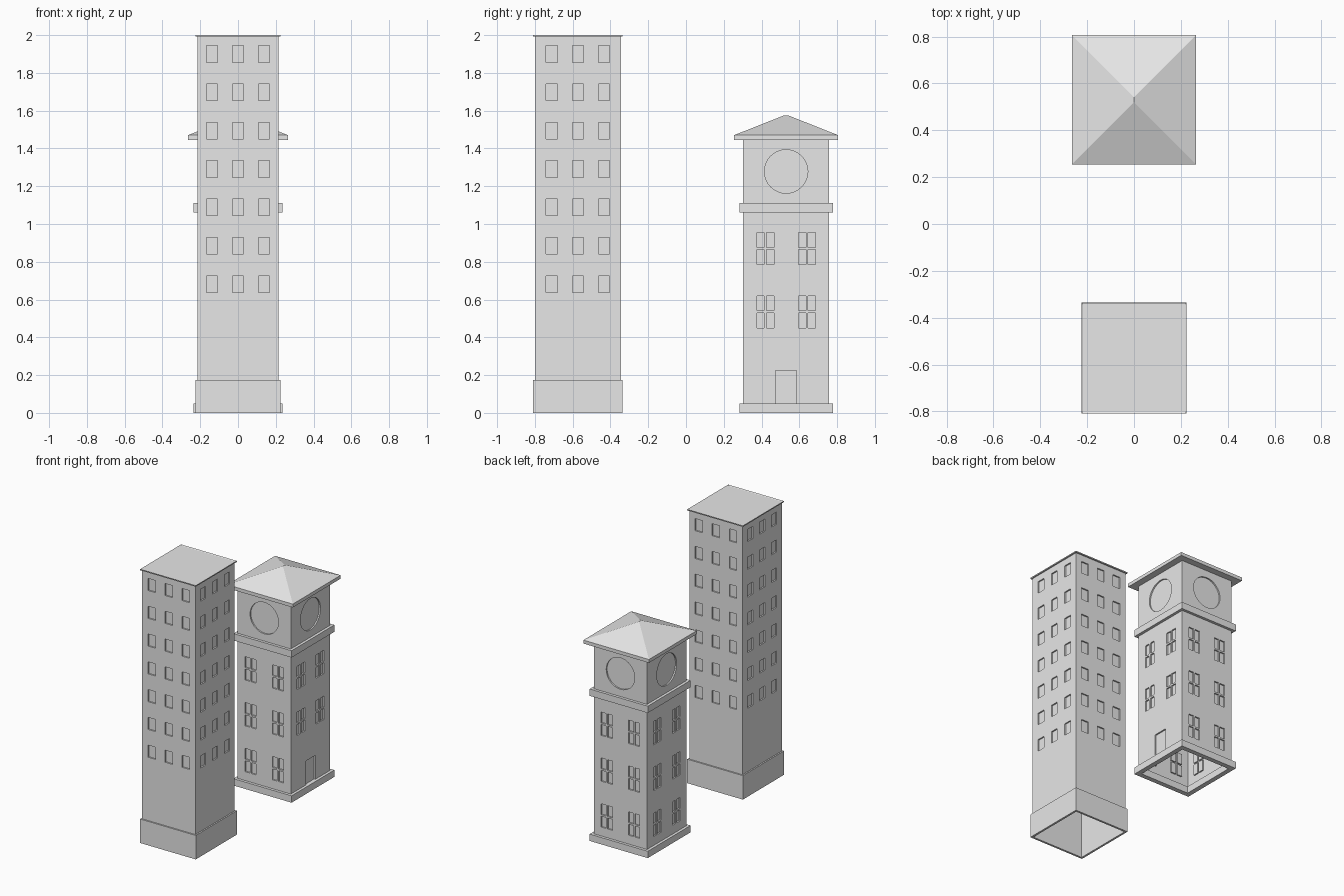
import bpy, bmesh, math
from mathutils import Matrix, Vector

if "Cube" in bpy.data.objects:
    bpy.data.objects.remove(bpy.data.objects["Cube"])

GREY = (0.8, 0.8, 0.8, 1)
stone = bpy.data.materials.new("pale_stone")
stone.diffuse_color = GREY
stone.use_nodes = True
stone.node_tree.nodes["Principled BSDF"].inputs["Base Color"].default_value = GREY

TALL_Y, CLOCK_Y = -0.572, 0.53
BODY = (0.215, 0.227)          # half width and half depth of both shafts
RECESS = 0.01


def finish(name, bm, y):
    mesh = bpy.data.meshes.new(name)
    bm.to_mesh(mesh)
    bm.free()
    mesh.materials.append(stone)
    obj = bpy.data.objects.new(name, mesh)
    obj.location.y = y
    bpy.context.collection.objects.link(obj)
    return obj


def grown(amount):
    return BODY[0] + amount, BODY[1] + amount


def box_mesh(half, z0, z1):
    bm = bmesh.new()
    bmesh.ops.create_cube(bm, size=1, matrix=Matrix.Translation((0, 0, (z0 + z1) / 2))
                          @ Matrix.Diagonal((2 * half[0], 2 * half[1], z1 - z0, 1)))
    return bm


def face_towards(bm, sign):
    return [f for f in bm.faces if f.normal.z * sign > 0.9]


def box(name, y, half, z0, z1):
    return finish(name, box_mesh(half, z0, z1), y)


def frame(name, y, half, inner, z0, z1):
    """A rectangular ring, open through the middle."""
    bm = bmesh.new()
    loops = []
    for h, z in ((half, z0), (half, z1), (inner, z1), (inner, z0)):
        loops.append([bm.verts.new((sx * h[0], sy * h[1], z))
                      for sx, sy in ((-1, -1), (1, -1), (1, 1), (-1, 1))])
    for i in range(4):
        a, b = loops[i], loops[(i + 1) % 4]
        for j in range(4):
            k = (j + 1) % 4
            bm.faces.new((a[j], a[k], b[k], b[j]))
    return finish(name, bm, y)


def wall(name, y, side, z0, z1, openings):
    """One flat wall cut along the opening edges, with the openings recessed."""
    half, dist = (BODY[0], BODY[1]) if side % 2 == 0 else (BODY[1], BODY[0])
    us = sorted({-half, half} | {round(u, 4) for r in openings for u in r[:2]})
    zs = sorted({z0, z1} | {round(z, 4) for r in openings for z in r[2:]})
    bm = bmesh.new()
    grid = [[bm.verts.new((u, -dist, z)) for u in us] for z in zs]
    holes = []
    for i in range(len(zs) - 1):
        for j in range(len(us) - 1):
            f = bm.faces.new((grid[i][j], grid[i][j + 1], grid[i + 1][j + 1], grid[i + 1][j]))
            u, z = (us[j] + us[j + 1]) / 2, (zs[i] + zs[i + 1]) / 2
            if any(a < u < b and c < z < d for a, b, c, d in openings):
                holes.append(f)
    bm.normal_update()
    bmesh.ops.inset_individual(bm, faces=holes, thickness=0, depth=-RECESS)
    bmesh.ops.rotate(bm, verts=bm.verts, matrix=Matrix.Rotation(side * math.pi / 2, 3, 'Z'))
    return finish(name, bm, y)


def sash(u, z, w=0.045, h=0.085, bar=0.006):
    """Four panes around a cross of glazing bars."""
    us = ((u - w, u - bar), (u + bar, u + w))
    zs = ((z - h, z - bar), (z + bar, z + h))
    return [a + b for a in us for b in zs]


SIDES = ("front", "left", "back", "right")

# Tall tower: seven rows of three plain recessed windows on every side
tall_windows = [(u - 0.03, u + 0.03, z, z + 0.088)
                for u in (-0.138, 0, 0.138)
                for z in (0.638 + 0.203 * row for row in range(7))]
for side, label in enumerate(SIDES):
    wall("tall_tower_wall_" + label, TALL_Y, side, 0.17, 1.993, tall_windows)
frame("tall_tower_base", TALL_Y, grown(0.01), grown(-0.005), 0, 0.175)

# Tall tower roof plate with a thin raised rim
bm = box_mesh(grown(0.01), 1.992, 2)
bm.normal_update()
top = face_towards(bm, 1)
bmesh.ops.inset_region(bm, faces=top, thickness=0.01)
bmesh.ops.translate(bm, verts=top[0].verts, vec=(0, 0, -0.004))
finish("tall_tower_roof", bm, TALL_Y)

# Clock tower: sash windows, with a door in place of the lowest row on one side
for side, label in enumerate(SIDES):
    rows = (0.535, 0.87) if label == "left" else (0.2, 0.535, 0.87)
    openings = [pane for u in (-0.11, 0.11) for z in rows for pane in sash(u, z)]
    if label == "left":
        openings.append((-0.055, 0.055, 0.05, 0.225))
    wall("clock_tower_wall_" + label, CLOCK_Y, side, 0, 1.06, openings)
frame("clock_tower_base", CLOCK_Y, grown(0.02), grown(-0.015), 0, 0.05)
box("clock_tower_ledge", CLOCK_Y, grown(0.02), 1.06, 1.11)

# Clock storey with a round recessed dial on each side
storey = box("clock_storey", CLOCK_Y, BODY, 1.11, 1.445)
bm = bmesh.new()
for side in range(4):
    dist = BODY[1] if side % 2 == 0 else BODY[0]
    place = (Matrix.Rotation(side * math.pi / 2, 4, 'Z')
             @ Matrix.Translation((0, -dist, 1.278))
             @ Matrix.Rotation(math.pi / 2, 4, 'X'))
    bmesh.ops.create_cone(bm, cap_ends=True, segments=32, radius1=0.115, radius2=0.115,
                          depth=2 * RECESS, matrix=place)
cutter = finish("dial_cutter", bm, CLOCK_Y)
cutter.hide_render = True
cut = storey.modifiers.new("dials", 'BOOLEAN')
cut.operation, cut.solver, cut.object = 'DIFFERENCE', 'EXACT', cutter
bpy.context.view_layer.update()
carved = bpy.data.meshes.new_from_object(storey.evaluated_get(bpy.context.evaluated_depsgraph_get()))
storey.modifiers.clear()
storey.data = carved
bpy.data.objects.remove(cutter)

# Clock tower roof: eaves slab and a low hipped roof with a very short ridge
EAVES = (0.265, 0.276)
box("clock_tower_eaves", CLOCK_Y, EAVES, 1.445, 1.47)
bm = box_mesh(EAVES, 1.47, 1.575)
for v in bm.verts:
    if v.co.z > 1.5:
        v.co.x = 0
        v.co.y = math.copysign(0.011, v.co.y)
bmesh.ops.remove_doubles(bm, verts=bm.verts, dist=0.0001)
finish("clock_tower_roof", bm, CLOCK_Y)
